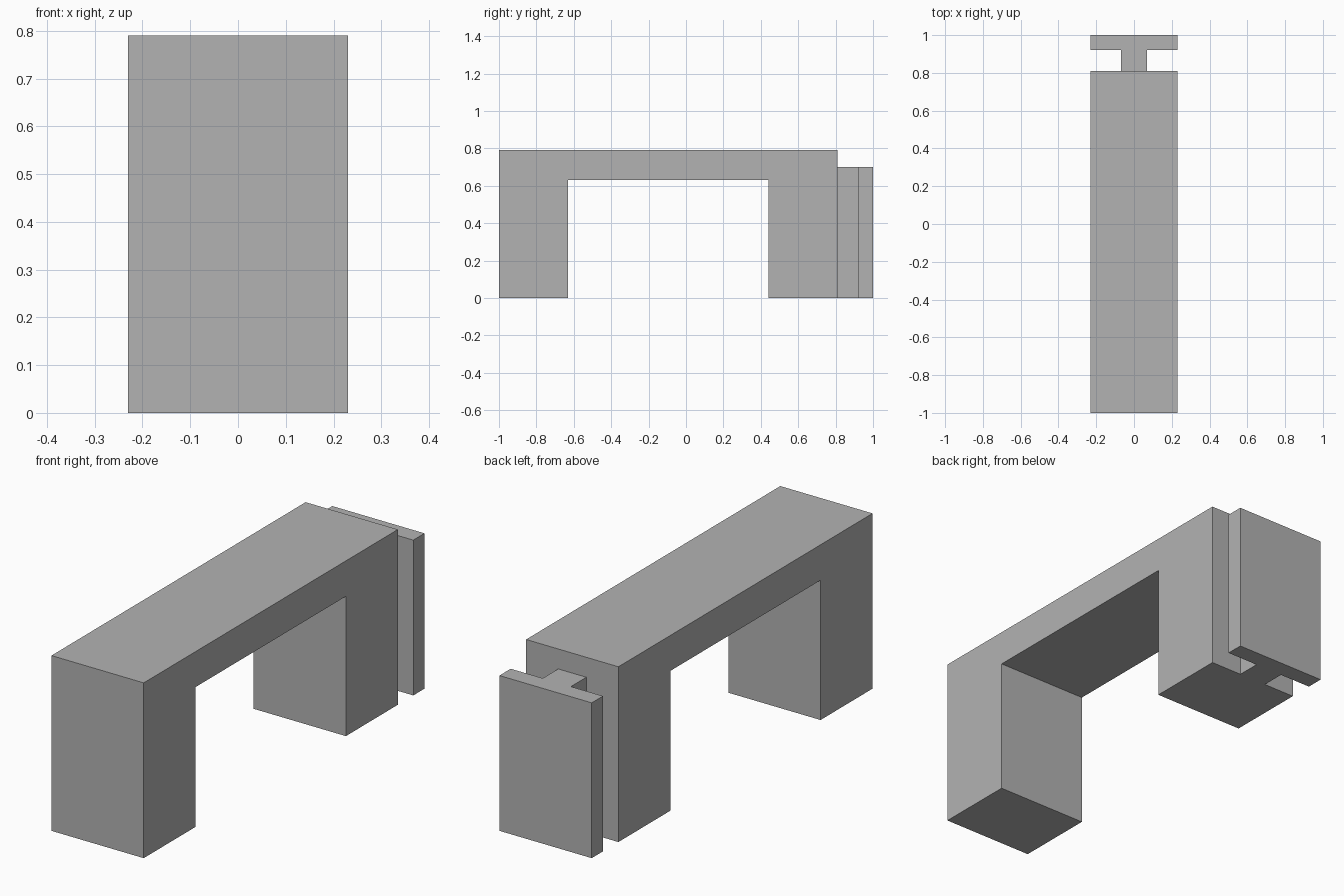
import bpy
import bmesh
from mathutils import Vector

cube = bpy.data.objects.get("Cube")
if cube:
    bpy.data.objects.remove(cube, do_unlink=True)

HALF_WIDTH = 0.23

grey = bpy.data.materials.new("plain_grey")
grey.use_nodes = True
colour = (0.45, 0.45, 0.45, 1)
grey.diffuse_color = colour
grey.node_tree.nodes["Principled BSDF"].inputs["Base Color"].default_value = colour


def extrude_profile(name, points, direction):
    """Make a solid by sweeping a closed flat outline along a direction."""
    bm = bmesh.new()
    face = bm.faces.new([bm.verts.new(p) for p in points])
    swept = bmesh.ops.extrude_face_region(bm, geom=[face])["geom"]
    verts = [g for g in swept if isinstance(g, bmesh.types.BMVert)]
    bmesh.ops.translate(bm, verts=verts, vec=Vector(direction))
    bmesh.ops.recalc_face_normals(bm, faces=bm.faces[:])
    mesh = bpy.data.meshes.new(name)
    bm.to_mesh(mesh)
    bm.free()
    mesh.materials.append(grey)
    obj = bpy.data.objects.new(name, mesh)
    bpy.context.collection.objects.link(obj)
    return obj


# Bridge-shaped body: two legs joined by a flat top (side outline, y and z)
front, back, top = -1, 0.81, 0.79
inner_front, inner_back, underside = -0.63, 0.44, 0.63
outline = [(front, 0), (inner_front, 0), (inner_front, underside),
           (inner_back, underside), (inner_back, 0), (back, 0),
           (back, top), (front, top)]
extrude_profile("bridge_body", [(-HALF_WIDTH, y, z) for y, z in outline],
                (2 * HALF_WIDTH, 0, 0))

# T-shaped rail on the back leg (half of the plan outline, mirrored in x)
neck, flange_front, flange_back = 0.07, 0.92, 1
half = [(neck, back), (neck, flange_front),
        (HALF_WIDTH, flange_front), (HALF_WIDTH, flange_back)]
plan = half + [(-x, y) for x, y in reversed(half)]
extrude_profile("back_t_rail", [(x, y, 0) for x, y in plan], (0, 0, 0.70))
